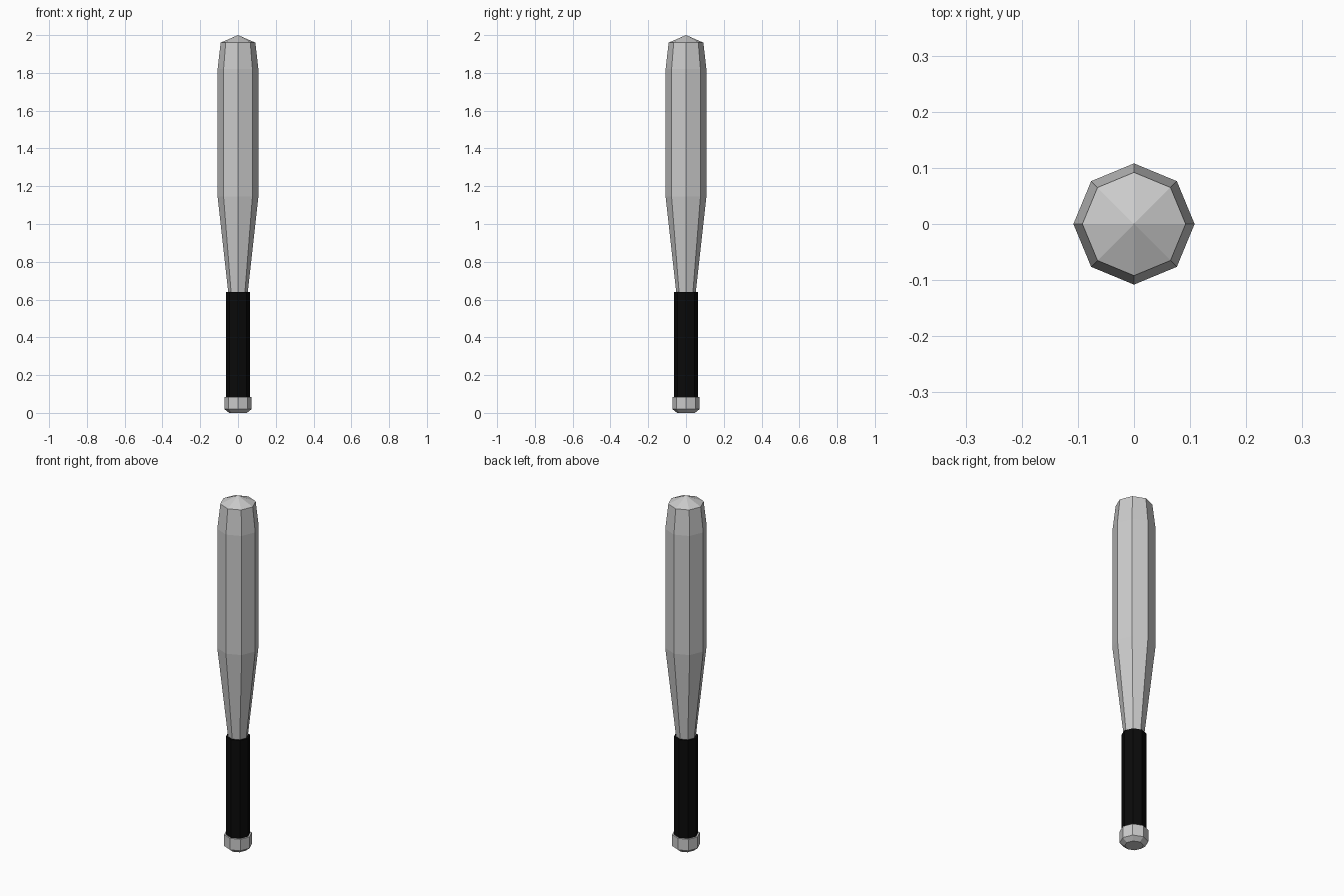
import bpy, bmesh
from math import cos, sin, pi

if "Cube" in bpy.data.objects:
    bpy.data.objects.remove(bpy.data.objects["Cube"])

SIDES = 8


def lathe(name, profile, color=None):
    """Revolve (radius, z) points into a closed, flat-faced solid; radius 0 makes a tip."""
    bm = bmesh.new()
    rings = []
    for r, z in profile:
        n = SIDES if r > 0 else 1
        rings.append([bm.verts.new((r * cos(2 * pi * i / SIDES), r * sin(2 * pi * i / SIDES), z))
                      for i in range(n)])
    for a, b in zip(rings, rings[1:]):
        for i in range(SIDES):
            j = (i + 1) % SIDES
            if len(b) == 1:
                bm.faces.new((a[i], a[j], b[0]))
            else:
                bm.faces.new((a[i], a[j], b[j], b[i]))
    # Close flat ends
    for ring in (rings[0], rings[-1]):
        if len(ring) > 1:
            bm.faces.new(ring)
    bmesh.ops.recalc_face_normals(bm, faces=bm.faces)
    mesh = bpy.data.meshes.new(name)
    bm.to_mesh(mesh)
    bm.free()
    obj = bpy.data.objects.new(name, mesh)
    bpy.context.collection.objects.link(obj)
    if color:
        mat = bpy.data.materials.new(name + "_material")
        mat.diffuse_color = color
        mat.use_nodes = True
        mat.node_tree.nodes["Principled BSDF"].inputs["Base Color"].default_value = mat.diffuse_color
        mesh.materials.append(mat)
    return obj


# Tapered barrel with a low pointed cap; its thin handle runs inside the grip
lathe("barrel", [(0.052, 0.08), (0.052, 0.64), (0.108, 1.145), (0.108, 1.82),
                 (0.092, 1.96), (0, 2.0)])

# Black grip sleeve
lathe("grip", [(0.063, 0.08), (0.063, 0.64)], (0.003, 0.003, 0.003, 1))

# End knob with a chamfered underside
lathe("knob", [(0.047, 0.0), (0.072, 0.02), (0.072, 0.085)])
